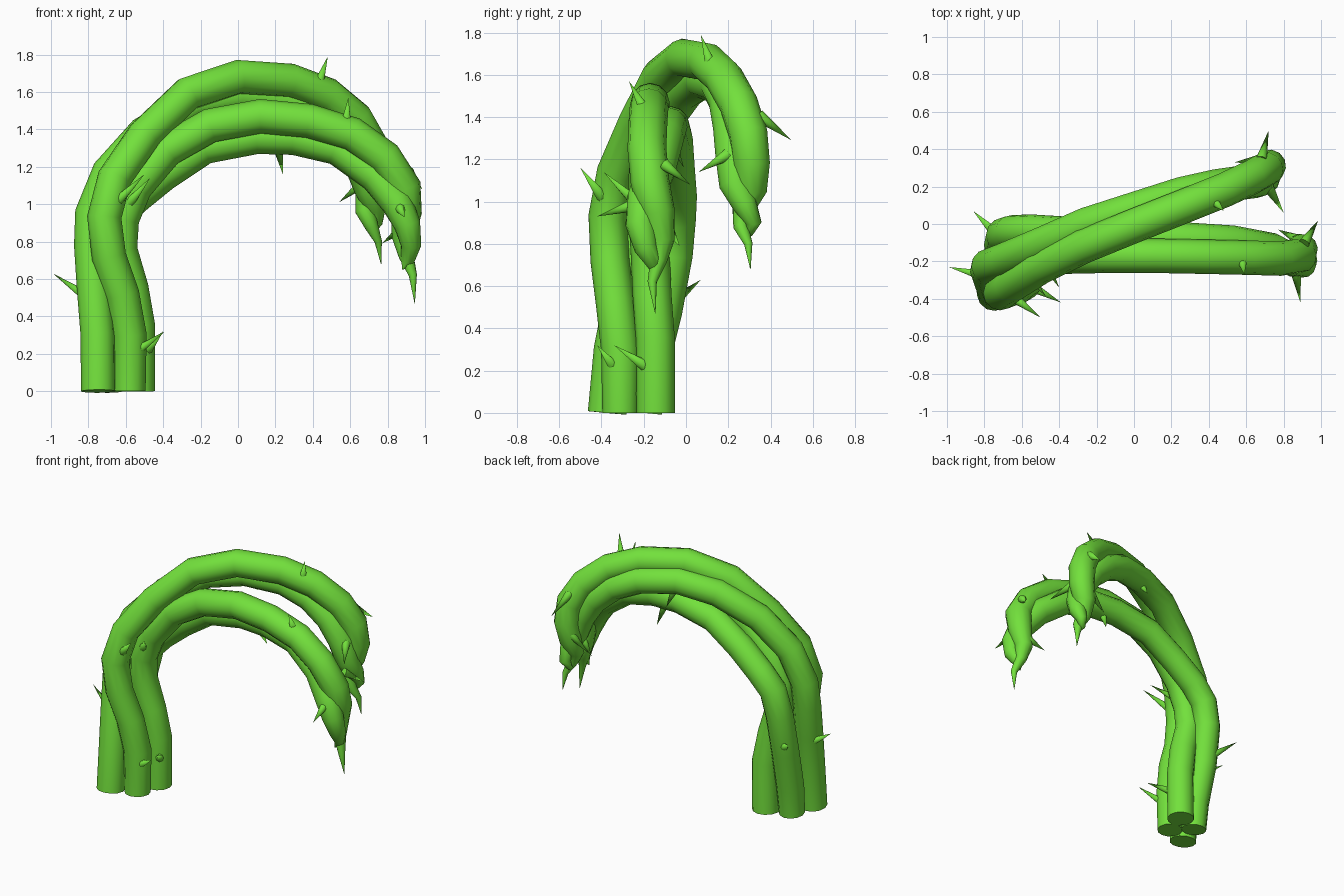
import bpy
from mathutils import Vector

mat = bpy.data.materials.new("vine_green")
mat.diffuse_color = (0.17, 0.75, 0.045, 1)


def vine(name, pts):
    # Round tube through (x, y, z, radius) points
    cu = bpy.data.curves.new(name, 'CURVE')
    cu.dimensions = '3D'
    cu.bevel_depth = 1.0
    cu.bevel_resolution = 4
    cu.use_fill_caps = True
    sp = cu.splines.new('POLY')
    sp.points.add(len(pts) - 1)
    for p, (x, y, z, r) in zip(sp.points, pts):
        p.co = (x, y, z, 1)
        p.radius = r
    sp.use_smooth = True
    ob = bpy.data.objects.new(name, cu)
    bpy.context.collection.objects.link(ob)
    bpy.ops.object.select_all(action='DESELECT')
    bpy.context.view_layer.objects.active = ob
    ob.select_set(True)
    bpy.ops.object.convert(target='MESH')
    bpy.ops.object.shade_smooth_by_angle(angle=1.0)
    bpy.context.object.data.materials.append(mat)


def thorn(i, base, tip, r=0.03):
    # Slim cone, rooted inside the vine
    b, t = Vector(base), Vector(tip)
    d = t - b
    b -= d.normalized() * 0.045
    bpy.ops.mesh.primitive_cone_add(vertices=8, radius1=r, radius2=0, depth=(t - b).length,
                                    location=(b + t) / 2, rotation=d.to_track_quat('Z', 'Y').to_euler())
    ob = bpy.context.object
    ob.name = f"thorn_{i}"
    bpy.ops.object.shade_smooth_by_angle(angle=1.0)
    ob.data.materials.append(mat)


R = 0.092
# Tall pair of vines, arching to the back right
vine("tall_vine_outer", [
    (-.58, -.31, 0, .086), (-.58, -.31, .3, R), (-.62, -.335, .52, R), (-.69, -.36, .72, R),
    (-.715, -.37, .93, R), (-.66, -.33, 1.14, R), (-.50, -.23, 1.37, R), (-.27, -.12, 1.59, R),
    (0, -.01, 1.68, R), (.28, .10, 1.66, R), (.48, .18, 1.585, R), (.63, .25, 1.46, R),
    (.71, .295, 1.32, R), (.725, .31, 1.18, .088), (.70, .31, 1.06, .074),
    (.68, .27, .96, .052), (.715, .26, .88, .036), (.75, .295, .80, .02), (.765, .305, .68, .001)])
vine("tall_vine_inner", [
    (-.748, -.373, 0, R), (-.75, -.345, .3, R), (-.77, -.295, .55, R), (-.785, -.25, .78, R),
    (-.78, -.225, .95, R), (-.69, -.19, 1.17, R), (-.50, -.11, 1.38, R), (-.25, 0, 1.53, R),
    (0, .08, 1.58, R), (.25, .16, 1.55, R), (.43, .20, 1.47, R), (.57, .22, 1.35, R),
    (.66, .23, 1.21, .09), (.70, .235, 1.08, .078), (.735, .28, .98, .058),
    (.735, .32, .90, .038), (.71, .30, .85, .018), (.70, .27, .84, .001)])
# Low pair of vines, arching along the front
vine("low_vine_outer", [
    (-.535, -.143, 0, R), (-.535, -.145, .35, R), (-.57, -.16, .55, R), (-.63, -.17, .76, R),
    (-.62, -.18, .92, R), (-.55, -.18, 1.09, R), (-.38, -.175, 1.29, R), (-.15, -.17, 1.42, R),
    (.12, -.17, 1.47, R), (.38, -.175, 1.445, R), (.61, -.18, 1.375, R), (.785, -.185, 1.25, R),
    (.888, -.17, 1.09, R), (.90, -.135, .95, .083), (.885, -.115, .82, .062),
    (.90, -.13, .72, .04), (.935, -.16, .62, .022), (.945, -.145, .47, .001)])
vine("low_vine_inner", [
    (-.70, -.20, 0, .086), (-.70, -.18, .2, R), (-.71, -.11, .48, R), (-.70, -.06, .75, R),
    (-.66, -.045, .92, R), (-.56, -.04, 1.03, R), (-.40, -.05, 1.16, R), (-.18, -.06, 1.305, R),
    (.10, -.075, 1.36, R), (.30, -.085, 1.355, R), (.53, -.10, 1.30, R), (.74, -.14, 1.15, R),
    (.85, -.195, 1.01, .087), (.905, -.215, .89, .072), (.925, -.19, .78, .055),
    (.905, -.145, .69, .035), (.88, -.16, .65, .002)])

# Thorns as (base, tip)
thorns = [
    ((-.83, -.27, .52), (-.99, -.23, .63)), ((.44, .11, 1.67), (.48, .07, 1.79)),
    ((.58, -.21, 1.46), (.59, -.27, 1.57)), ((.22, -.06, 1.27), (.24, -.01, 1.16)),
    ((.93, -.07, 1.15), (.985, .02, 1.08)), ((.74, .16, 1.20), (.80, .06, 1.14)),
    ((.69, .38, 1.38), (.72, .50, 1.29)), ((.64, .34, 1.09), (.54, .33, 1.01)),
    ((.87, -.29, .97), (.89, -.42, .93)), ((.85, -.07, .85), (.77, -.03, .79)),
    ((-.62, -.41, 1.04), (-.50, -.50, 1.16)), ((-.57, -.26, 1.02), (-.47, -.39, 1.14)),
    ((-.52, -.35, .23), (-.39, -.42, .32)), ((-.47, -.22, .24), (-.40, -.34, .32)),
    ((-.76, -.03, .55), (-.86, .07, .63)), ((.02, .12, 1.50), (.03, .18, 1.42)),
]
for i, (b, t) in enumerate(thorns):
    thorn(i + 1, b, t)
